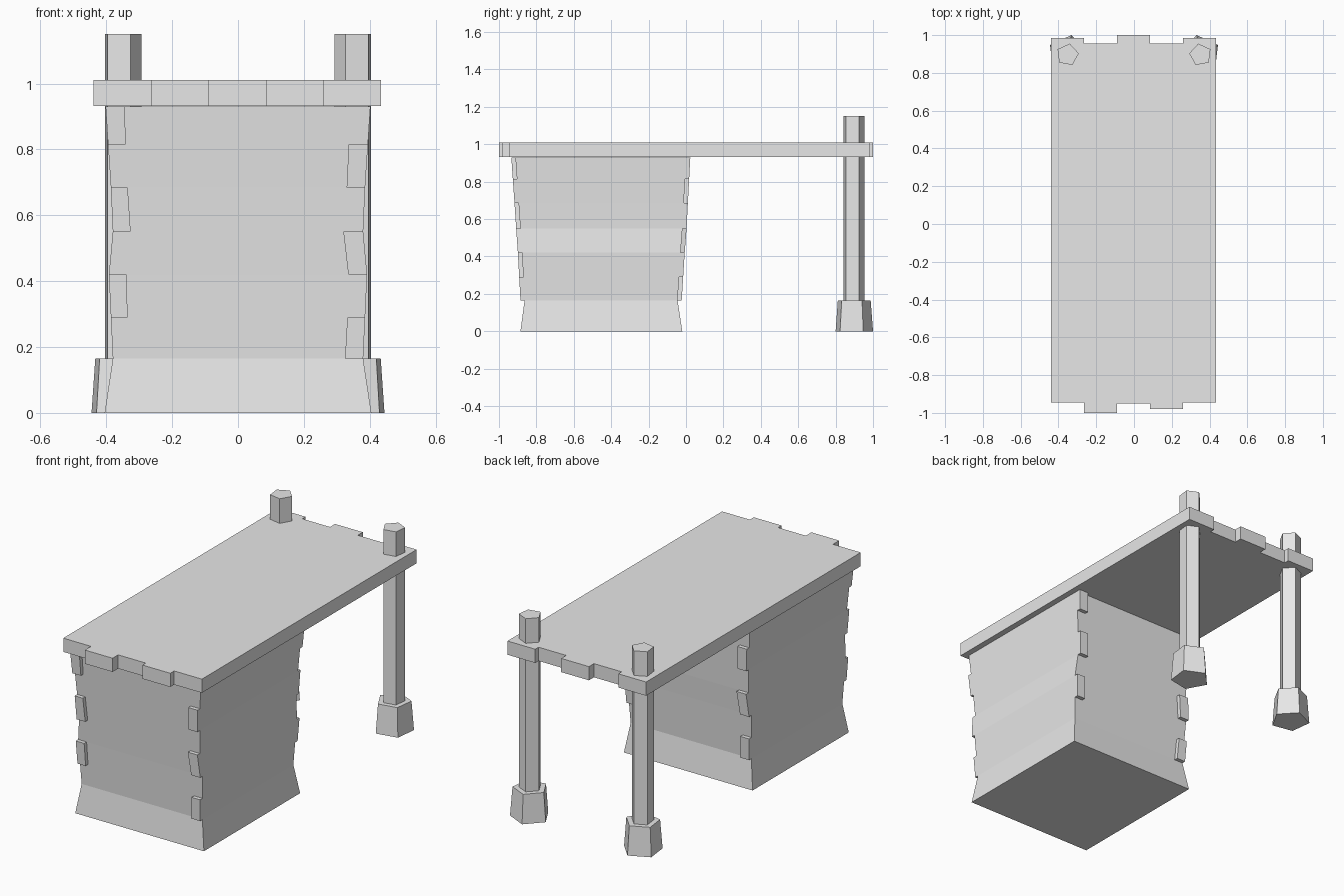
import bpy, bmesh
from math import cos, sin, radians

cube = bpy.data.objects.get("Cube")
if cube:
    bpy.data.objects.remove(cube, do_unlink=True)

stone = bpy.data.materials.new("light_grey")
stone.use_nodes = True
stone.diffuse_color = (0.8, 0.8, 0.8, 1)
stone.node_tree.nodes["Principled BSDF"].inputs["Base Color"].default_value = (0.8, 0.8, 0.8, 1)


def loft(name, rings):
    """Closed solid skinned through rings given as (z, [(x, y), ...])."""
    bm = bmesh.new()
    loops = [[bm.verts.new((x, y, z)) for x, y in pts] for z, pts in rings]
    n = len(loops[0])
    for low, high in zip(loops, loops[1:]):
        for i in range(n):
            j = (i + 1) % n
            bm.faces.new((low[i], low[j], high[j], high[i]))
    bm.faces.new(loops[0][::-1])
    bm.faces.new(loops[-1])
    bmesh.ops.recalc_face_normals(bm, faces=bm.faces)
    mesh = bpy.data.meshes.new(name)
    bm.to_mesh(mesh)
    bm.free()
    mesh.materials.append(stone)
    obj = bpy.data.objects.new(name, mesh)
    bpy.context.collection.objects.link(obj)
    return obj


# Wall profile: height, half width, front y, back y
PROFILE = [(0, .405, -.885, -.02), (.165, .38, -.863, -.045),
           (.42, .392, -.877, -.029), (.55, .38, -.886, -.019),
           (.685, .386, -.895, -.012), (.93, .402, -.912, .001)]


def wall_at(z):
    for a, b in zip(PROFILE, PROFILE[1:]):
        if z <= b[0]:
            t = (z - a[0]) / (b[0] - a[0])
            return [p + (q - p) * t for p, q in zip(a[1:], b[1:])]


# Flared pedestal body
loft("pedestal", [(z, [(-w, f), (w, f), (w, b), (-w, b)]) for z, w, f, b in PROFILE])

# Corner blocks alternate between the two edges of the front and back walls
COURSES = [.165, .29, .42, .55, .685, .815, .93]
INNER = [(.325, .332), (.335, .339), (.335, .32), (.326, .335), (.33, .336), (.341, .344)]
DEPTH = .022
for i, inner in enumerate(INNER):
    for face, direction in (("front", -1), ("back", 1)):
        side = (1 if i % 2 == 0 else -1) * -direction
        rings = []
        for z, x_in in zip(COURSES[i:i + 2], inner):
            half, front, back = wall_at(z)
            y = front if direction < 0 else back
            y_out = y + direction * DEPTH
            rings.append((z, [(side * x_in, y), (side * half, y),
                              (side * half, y_out), (side * x_in, y_out)]))
        loft(f"{face}_corner_block_{i + 1}", rings)

# Slab top with uneven plank ends
FRONT_ENDS = [-.945, -1, -.95, -.98, -.945]
BACK_ENDS = [.985, .955, 1, .955, .985]
PLANK = .1745
LEFT_EDGE = -PLANK * 2.5 - .002
outline = []
for i, y in enumerate(FRONT_ENDS):
    outline += [(LEFT_EDGE + i * PLANK, y), (LEFT_EDGE + (i + 1) * PLANK, y)]
for i in reversed(range(len(BACK_ENDS))):
    y = BACK_ENDS[i]
    outline += [(LEFT_EDGE + (i + 1) * PLANK, y), (LEFT_EDGE + i * PLANK, y)]
loft("table_top", [(.932, outline), (1.01, outline)])


# Five-sided posts with tapered feet
def pentagon(side, radius):
    angles = [radians(29 + 72 * k) for k in range(5)]
    return [(side * (.352 + radius * cos(a)), .896 + radius * sin(a)) for a in angles]


for label, side in (("left", 1), ("right", -1)):
    loft(f"{label}_post", [(.16, pentagon(side, .06)), (1.15, pentagon(side, .06))])
    loft(f"{label}_post_foot", [(0, pentagon(side, .106)), (.165, pentagon(side, .093))])
